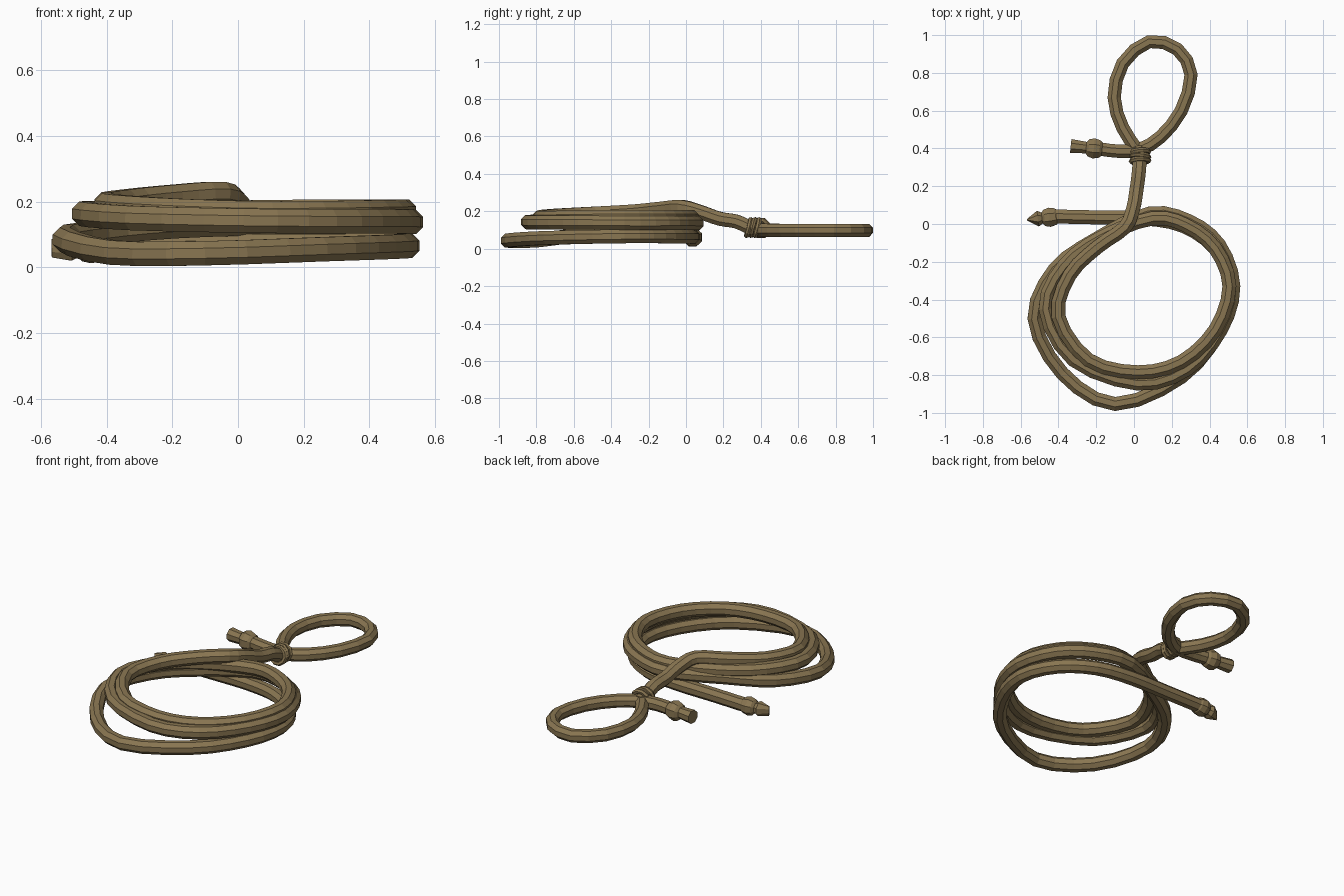
import bpy, bmesh, math
from mathutils import Vector

rope_mat = bpy.data.materials.new("rope brown")
rope_mat.diffuse_color = (0.25, 0.18, 0.083, 1)
SIDES = 8


def smooth_path(pts, steps):
    """Catmull-Rom path through the control points."""
    p = [Vector(q) for q in pts]
    p = [2 * p[0] - p[1]] + p + [2 * p[-1] - p[-2]]
    out = []
    for a, b, c, d in zip(p, p[1:], p[2:], p[3:]):
        for i in range(steps):
            t = i / steps
            out.append(0.5 * (2 * b + (c - a) * t + (2 * a - 5 * b + 4 * c - d) * t * t
                              + (3 * b - a - 3 * c + d) * t ** 3))
    return out + [p[-2]]


def sweep(name, path, widths, heights):
    """Faceted tube along a path, with an own width and height at each point."""
    bm = bmesh.new()
    rings = []
    for i, p in enumerate(path):
        tan = (path[min(i + 1, len(path) - 1)] - path[max(i - 1, 0)]).normalized()
        side = tan.cross(Vector((0, 0, 1))).normalized()
        up = side.cross(tan)
        ring = []
        for k in range(SIDES):
            a = 2 * math.pi * (k + 0.5) / SIDES
            ring.append(bm.verts.new(p + side * widths[i] * math.cos(a) + up * heights[i] * math.sin(a)))
        rings.append(ring)
    for r, s in zip(rings, rings[1:]):
        for k in range(SIDES):
            n = (k + 1) % SIDES
            bm.faces.new((r[k], r[n], s[n], s[k]))
    bm.faces.new(rings[0])
    bm.faces.new(rings[-1])
    bmesh.ops.recalc_face_normals(bm, faces=bm.faces)
    me = bpy.data.meshes.new(name)
    bm.to_mesh(me)
    bm.free()
    me.materials.append(rope_mat)
    ob = bpy.data.objects.new(name, me)
    bpy.context.collection.objects.link(ob)


def tube(name, pts, steps, r=0.04):
    path = smooth_path(pts, steps)
    sweep(name, path, [r] * len(path), [r] * len(path))


# three coils, from the bottom tail up to the stem
coil = [(-0.42, 0.04, 0.062), (-0.2, 0.035, 0.064), (0.05, 0.03, 0.065), (0.26, -0.01, 0.065),
        (0.43, -0.13, 0.066), (0.515, -0.33, 0.066), (0.45, -0.57, 0.062), (0.25, -0.81, 0.055),
        (-0.1, -0.953, 0.043), (-0.38, -0.79, 0.045), (-0.527, -0.5, 0.085), (-0.42, -0.24, 0.105),
        (-0.2, -0.08, 0.125), (0.08, 0.055, 0.135), (0.29, 0.015, 0.138), (0.45, -0.11, 0.138),
        (0.526, -0.33, 0.138), (0.46, -0.56, 0.14), (0.28, -0.77, 0.14),
        (0.02, -0.845, 0.142), (-0.32, -0.72, 0.15), (-0.468, -0.45, 0.163), (-0.37, -0.22, 0.165),
        (-0.17, -0.07, 0.165), (0.1, 0.03, 0.168), (0.28, -0.01, 0.17), (0.43, -0.13, 0.17),
        (0.505, -0.33, 0.17), (0.43, -0.56, 0.168), (0.25, -0.73, 0.165),
        (0.02, -0.785, 0.165), (-0.24, -0.72, 0.175), (-0.40, -0.49, 0.188), (-0.34, -0.27, 0.2),
        (-0.19, -0.12, 0.215), (-0.05, -0.02, 0.223), (-0.005, 0.08, 0.195), (0.013, 0.18, 0.16),
        (0.025, 0.27, 0.145), (0.03, 0.35, 0.11), (0.025, 0.41, 0.1)]
tube("rope_coils", coil, 3)

# hand loop, running out into the short tail
loop = [(0.025, 0.38, 0.1), (-0.06, 0.51, 0.098), (-0.105, 0.67, 0.098), (-0.06, 0.85, 0.098),
        (0.08, 0.965, 0.098), (0.23, 0.925, 0.098), (0.302, 0.79, 0.098), (0.25, 0.6, 0.098),
        (0.14, 0.46, 0.098), (0.03, 0.395, 0.1), (-0.08, 0.385, 0.107), (-0.18, 0.397, 0.11)]
tube("hand_loop", loop, 2, 0.038)


# end knots: a bulge and then the cut end
def end_knot(name, start, end, stops):
    a, b = Vector(start), Vector(end)
    sweep(name, [a.lerp(b, t) for t, w, h in stops], [w for t, w, h in stops], [h for t, w, h in stops])


bulge = [(0, 0.034, 0.034), (0.1, 0.05, 0.05), (0.28, 0.058, 0.058), (0.44, 0.05, 0.05), (0.52, 0.033, 0.035)]
end_knot("short_tail_knot", (-0.165, 0.395, 0.11), (-0.335, 0.413, 0.11), bulge + [(1, 0.04, 0.04)])
end_knot("long_tail_knot", (-0.40, 0.041, 0.062), (-0.567, 0.022, 0.058),
         [(t, w * 0.95, h * 0.9) for t, w, h in bulge] + [(0.65, 0.045, 0.042), (1, 0.004, 0.03)])

# thin binding wrapped around the root of the loop
for i, (y, tilt) in enumerate([(0.335, 0.05), (0.358, -0.08), (0.38, 0.08)]):
    bpy.ops.mesh.primitive_torus_add(major_segments=10, minor_segments=6, major_radius=0.046,
                                     minor_radius=0.014, location=(0.032, y, 0.113),
                                     rotation=(math.pi / 2 - 0.25, 0, tilt))
    ob = bpy.context.object
    ob.name = "binding_wrap_%d" % (i + 1)
    ob.data.materials.append(rope_mat)
